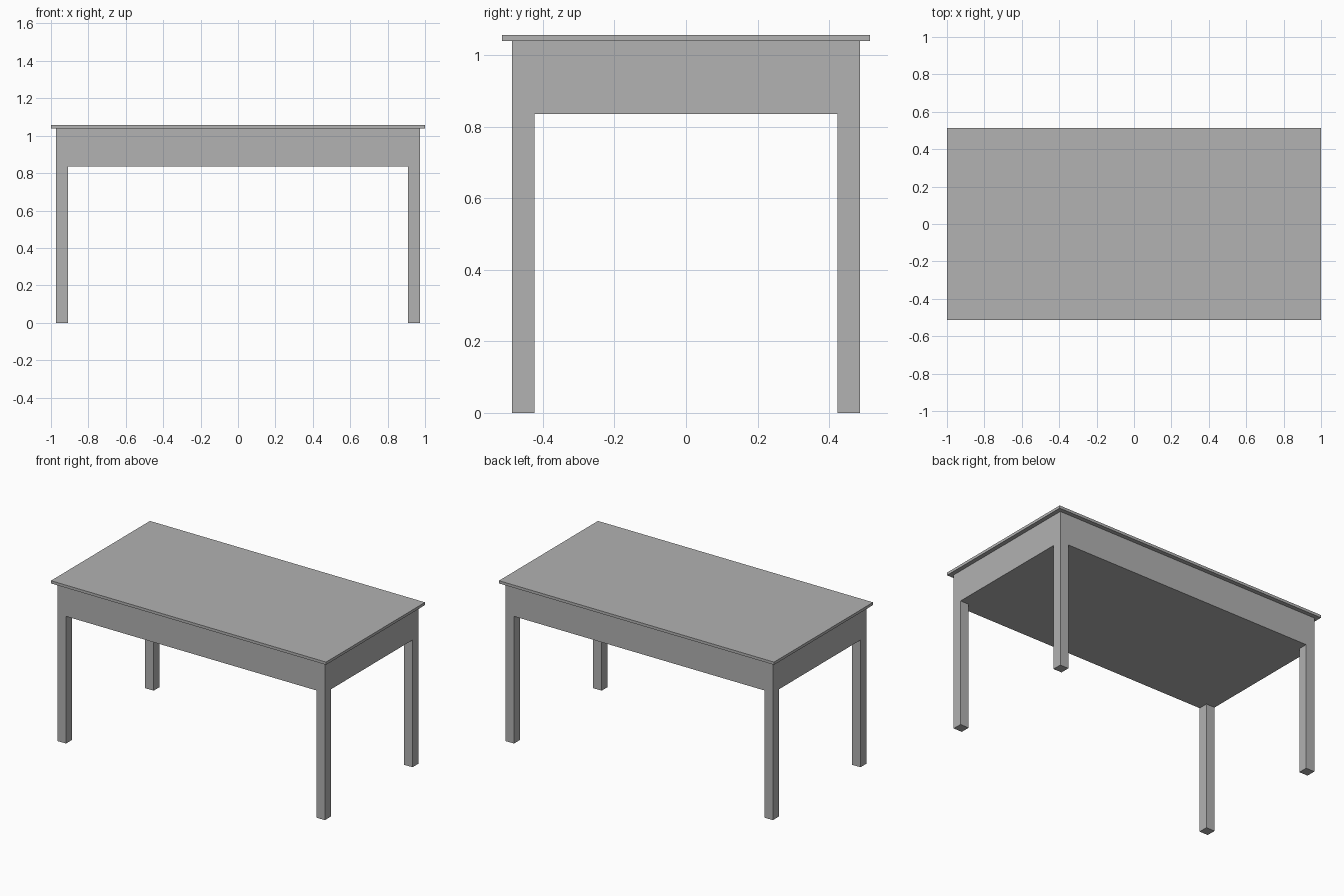
import bpy

cube = bpy.data.objects.get("Cube")
if cube:
    bpy.data.objects.remove(cube, do_unlink=True)

# Single flat grey
grey = bpy.data.materials.new("plain_grey")
grey.use_nodes = True
colour = (0.445, 0.445, 0.445, 1)
grey.diffuse_color = colour
grey.node_tree.nodes["Principled BSDF"].inputs["Base Color"].default_value = colour

HALF_X, HALF_Y = 0.972, 0.486      # outer half size of the frame
LEG = 0.062
APRON_Z, TOP_Z, HEIGHT = 0.836, 1.039, 1.057


def box(name, centre, size, z0, z1):
    """Box with plan centre and size, spanning z0 to z1."""
    bpy.ops.mesh.primitive_cube_add(size=1)
    ob = bpy.context.object
    ob.name = name
    ob.location = (*centre, (z0 + z1) / 2)
    ob.scale = (*size, z1 - z0)
    bpy.ops.object.transform_apply(location=False, rotation=False, scale=True)
    ob.data.materials.append(grey)
    return ob


# Thin overhanging top and the closed apron below it
box("table_top", (0, 0), (2, 1.028), TOP_Z, HEIGHT)
box("apron", (0, 0), (2 * HALF_X, 2 * HALF_Y), APRON_Z, TOP_Z)

# Four square legs, flush with the apron corners
for side, sx in (("left", 1), ("right", -1)):
    for end, sy in (("front", -1), ("back", 1)):
        centre = (sx * (HALF_X - LEG / 2), sy * (HALF_Y - LEG / 2))
        box(f"{end}_{side}_leg", centre, (LEG, LEG), 0, APRON_Z)
